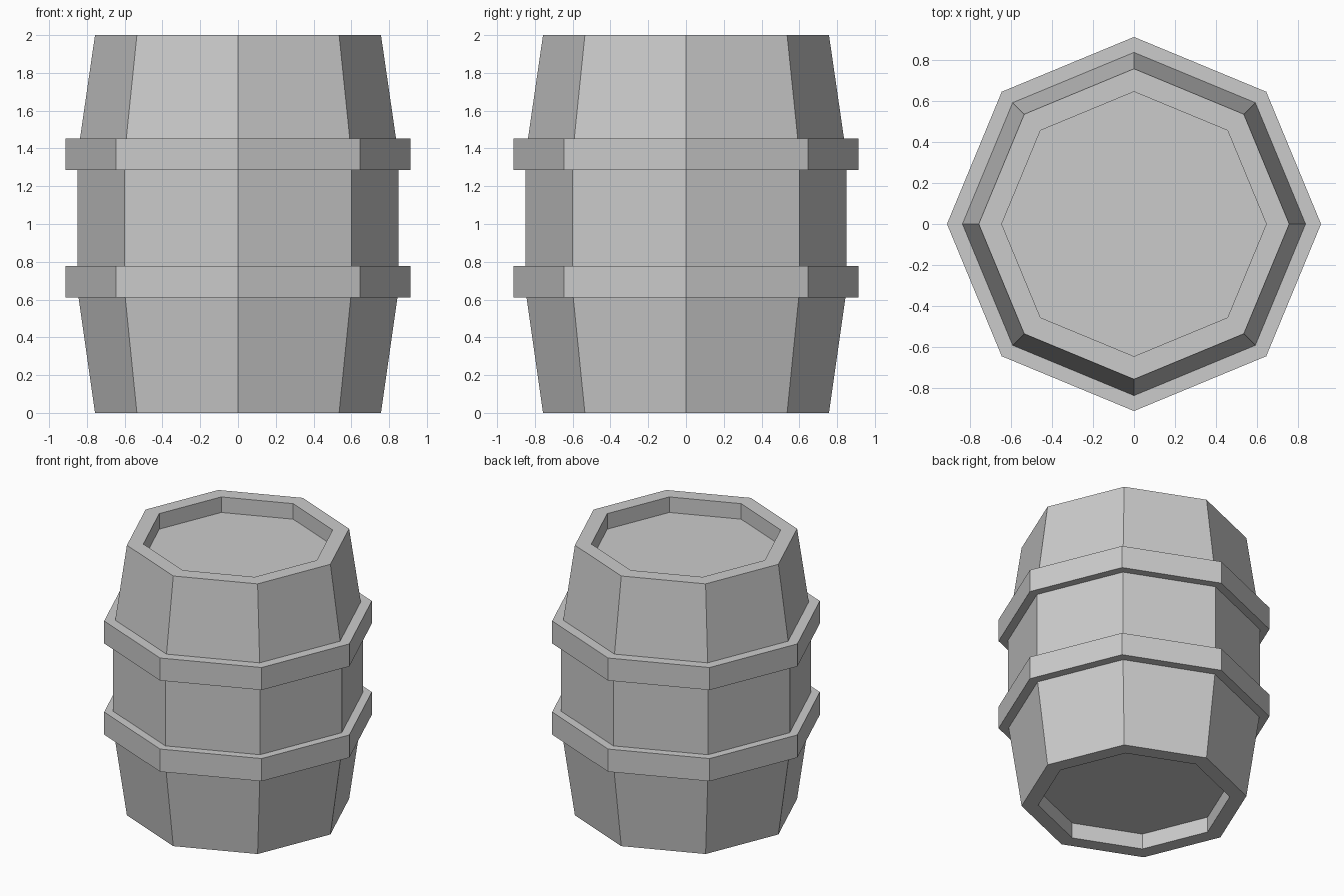
import bpy
import bmesh
from math import cos, sin, pi

if "Cube" in bpy.data.objects:
    bpy.data.objects.remove(bpy.data.objects["Cube"])

SIDES = 8


def lathe(name, profile, closed=False):
    """Spin an (r, z) profile into a flat-faced octagonal solid."""
    bm = bmesh.new()
    rings = [[bm.verts.new((r * cos(2 * pi * i / SIDES), r * sin(2 * pi * i / SIDES), z))
              for i in range(SIDES)] for r, z in profile]
    pairs = list(zip(rings, rings[1:]))
    if closed:
        pairs.append((rings[-1], rings[0]))
    else:
        bm.faces.new(rings[0])
        bm.faces.new(rings[-1])
    for a, b in pairs:
        for i in range(SIDES):
            j = (i + 1) % SIDES
            bm.faces.new((a[i], a[j], b[j], b[i]))
    bmesh.ops.recalc_face_normals(bm, faces=bm.faces)
    mesh = bpy.data.meshes.new(name)
    bm.to_mesh(mesh)
    bm.free()
    obj = bpy.data.objects.new(name, mesh)
    bpy.context.collection.objects.link(obj)
    return obj


# Barrel body with recessed lids at both ends
lathe("barrel_body", [
    (0.645, 0.115), (0.645, 0), (0.757, 0), (0.85, 0.65),
    (0.85, 1.36), (0.757, 2), (0.645, 2), (0.645, 1.885)])

# Two hoops around the staves
for name, low, high in (("lower_hoop", 0.61, 0.778), ("upper_hoop", 1.285, 1.452)):
    lathe(name, [(0.835, low), (0.912, low), (0.912, high), (0.835, high)], closed=True)
